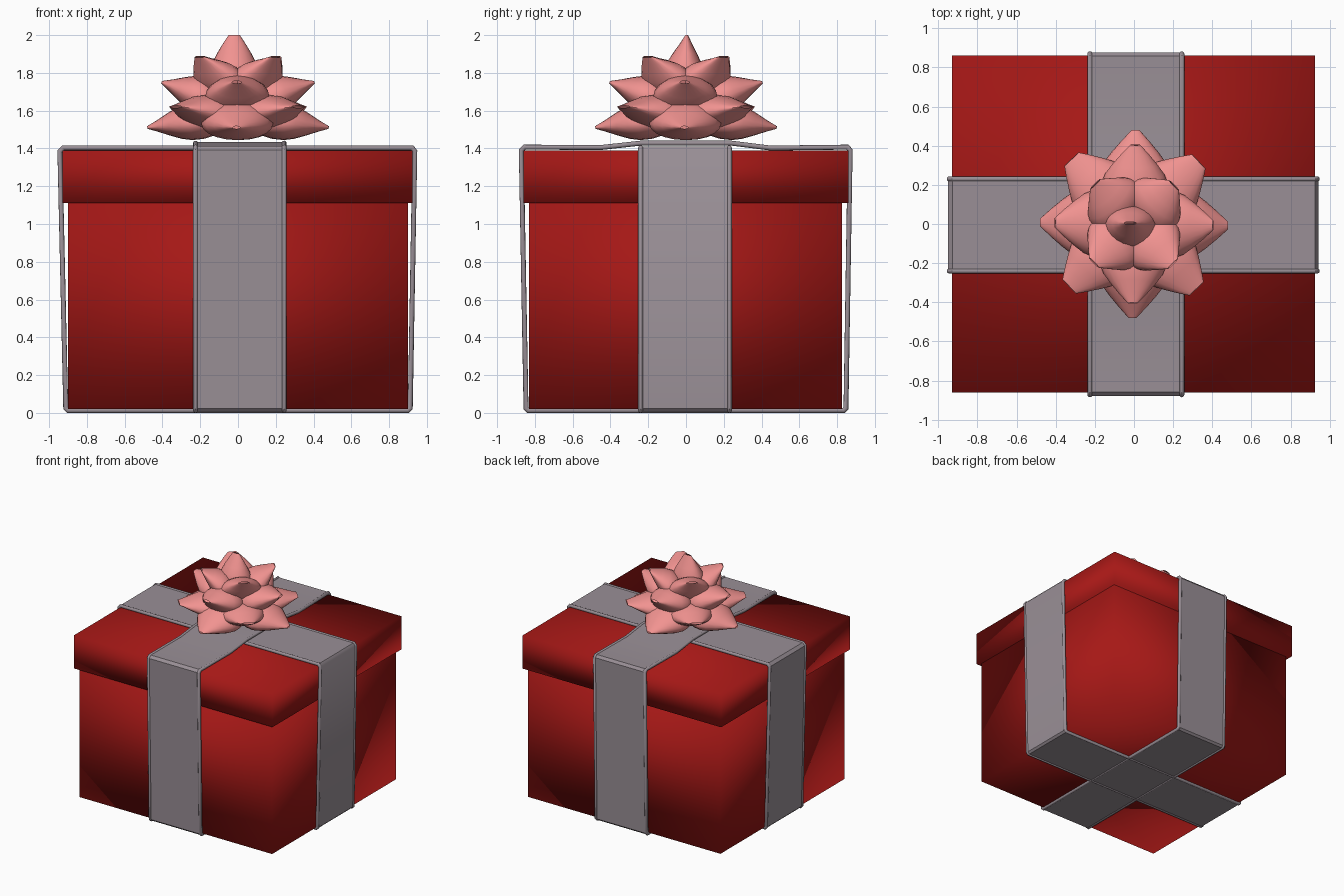
import bpy, bmesh, math
from mathutils import Vector, Matrix

if "Cube" in bpy.data.objects:
    bpy.data.objects.remove(bpy.data.objects["Cube"])


def material(name, color):
    m = bpy.data.materials.new(name)
    m.diffuse_color = (*color, 1)
    m.use_nodes = True
    m.node_tree.nodes["Principled BSDF"].inputs["Base Color"].default_value = m.diffuse_color
    return m


RED = material("red_paper", (0.38, 0.009, 0.008))
SILVER = material("silver_ribbon", (0.32, 0.275, 0.305))
PINK = material("pink_ribbon", (0.88, 0.29, 0.28))


def finish(bm, name, mat, smooth):
    bmesh.ops.recalc_face_normals(bm, faces=bm.faces)
    me = bpy.data.meshes.new(name)
    bm.to_mesh(me)
    bm.free()
    me.materials.append(mat)
    ob = bpy.data.objects.new(name, me)
    bpy.context.collection.objects.link(ob)
    bpy.ops.object.select_all(action='DESELECT')
    ob.select_set(True)
    bpy.context.view_layer.objects.active = ob
    bpy.ops.object.shade_smooth_by_angle(angle=math.radians(smooth))
    return ob


def box(name, lo, hi):
    """Box with softly shaded corners (fully smooth normals)."""
    lo, hi = Vector(lo), Vector(hi)
    bm = bmesh.new()
    bmesh.ops.create_cube(bm, size=1, matrix=Matrix.Translation((lo + hi) / 2)
                          @ Matrix.Diagonal((*(hi - lo), 1)))
    return finish(bm, name, RED, 180)


def bridge(bm, a, b):
    n = len(a)
    for i in range(n):
        bm.faces.new((a[i], a[(i + 1) % n], b[(i + 1) % n], b[i]))


def band(name, path, edges, to_world, r=0.013):
    """Sweep a flat strip with beaded edges around a closed 2D path."""
    prof = []
    for center, start in ((edges[1], -150), (edges[0], 30)):
        for k in range(11):
            a = math.radians(start + 30 * k)
            prof.append((center + r * math.cos(a), r * math.sin(a)))
    bm = bmesh.new()
    rings = []
    n = len(path)
    for i in range(n):
        p, q, s = (Vector(path[j % n]) for j in (i - 1, i, i + 1))
        d1, d2 = (q - p).normalized(), (s - q).normalized()
        n1, n2 = Vector((d1.y, -d1.x)), Vector((d2.y, -d2.x))
        miter = (n1 + n2) / (1 + n1.dot(n2))
        rings.append([bm.verts.new(to_world(u, q + miter * h)) for u, h in prof])
    for i in range(n):
        bridge(bm, rings[i], rings[(i + 1) % n])
    return finish(bm, name, SILVER, 40)


def petal(bm, azimuth, start, tip, width, height, tip_width):
    """One pointed ribbon loop: lens sections along an axis from start to tip."""
    s, t = Vector((start[0], 0, start[1])), Vector((tip[0], 0, tip[1]))
    axis = (t - s).normalized()
    up = Vector((-axis.z, 0, axis.x))
    rot = Matrix.Rotation(azimuth, 3, 'Z')
    # (position, width factor, height factor) along the loop
    stations = [(0, .4, .35), (.18, .75, .75), (.36, .97, .98), (.5, 1, 1),
                (.62, .86, .86), (.75, .6, .6), (.88, .3, .31), (1, 0, .07)]
    rings = []
    for pos, fw, fh in stations:
        c = s.lerp(t, pos)
        w, h = tip_width + (width - tip_width) * fw, height * fh
        ring = []
        for k in range(20):
            a = math.tau * k / 20
            z = math.sin(a) * h * (1 if math.sin(a) > 0 else .75)
            ring.append(bm.verts.new(rot @ (c + Vector((0, w * math.cos(a), 0)) + up * z)))
        rings.append(ring)
    for a, b in zip(rings, rings[1:]):
        bridge(bm, a, b)


# Box and overhanging lid
box("box_body", (-0.90, -0.83, 0.02), (0.90, 0.825, 1.15))
box("box_lid", (-0.93, -0.86, 1.11), (0.925, 0.86, 1.39))

# Ribbon running left to right
band("ribbon_across",
     [(-0.90, .013), (0.90, .013), (0.912, .025), (0.936, 1.385), (0.922, 1.403),
      (-0.925, 1.403), (-0.943, 1.385), (-0.912, .025)],
     (-0.24, 0.23), lambda u, p: Vector((p.x, u, p.y)))

# Ribbon running front to back, lifted where it crosses the other
band("ribbon_lengthwise",
     [(-0.835, .013), (0.835, .013), (0.847, .025), (0.869, 1.39), (0.855, 1.407),
      (0.45, 1.402), (0.24, 1.428), (-0.24, 1.428), (-0.45, 1.405), (-0.855, 1.407),
      (-0.872, 1.39), (-0.847, .025)],
     (-0.225, 0.244), lambda u, p: Vector((u, p.x, p.y)))

# Bow: rings of four loops, each ring higher and tighter
layers = [
    ("bow_loops_bottom", 0, (0.02, 1.55), (0.48, 1.51), 0.19, 0.115, 0.02),
    ("bow_loops_second", 45, (0.02, 1.55), (0.46, 1.62), 0.17, 0.10, 0.05),
    ("bow_loops_third", 0, (0.02, 1.60), (0.405, 1.75), 0.17, 0.115, 0.025),
    ("bow_loops_upper", 45, (0.02, 1.65), (0.285, 1.885), 0.16, 0.10, 0.035),
]
for name, offset, start, tip, w, h, tw in layers:
    bm = bmesh.new()
    for k in range(4):
        petal(bm, math.radians(offset - 1 + 90 * k), start, tip, w, h, tw)
    finish(bm, name, PINK, 50)

# Upright loop in the middle of the bow
bm = bmesh.new()
petal(bm, math.radians(90), (0, 1.62), (0.005, 2.0), 0.13, 0.12, 0.03)
bmesh.ops.translate(bm, verts=bm.verts, vec=(-0.02, 0, 0))
finish(bm, "bow_loop_center", PINK, 50)
